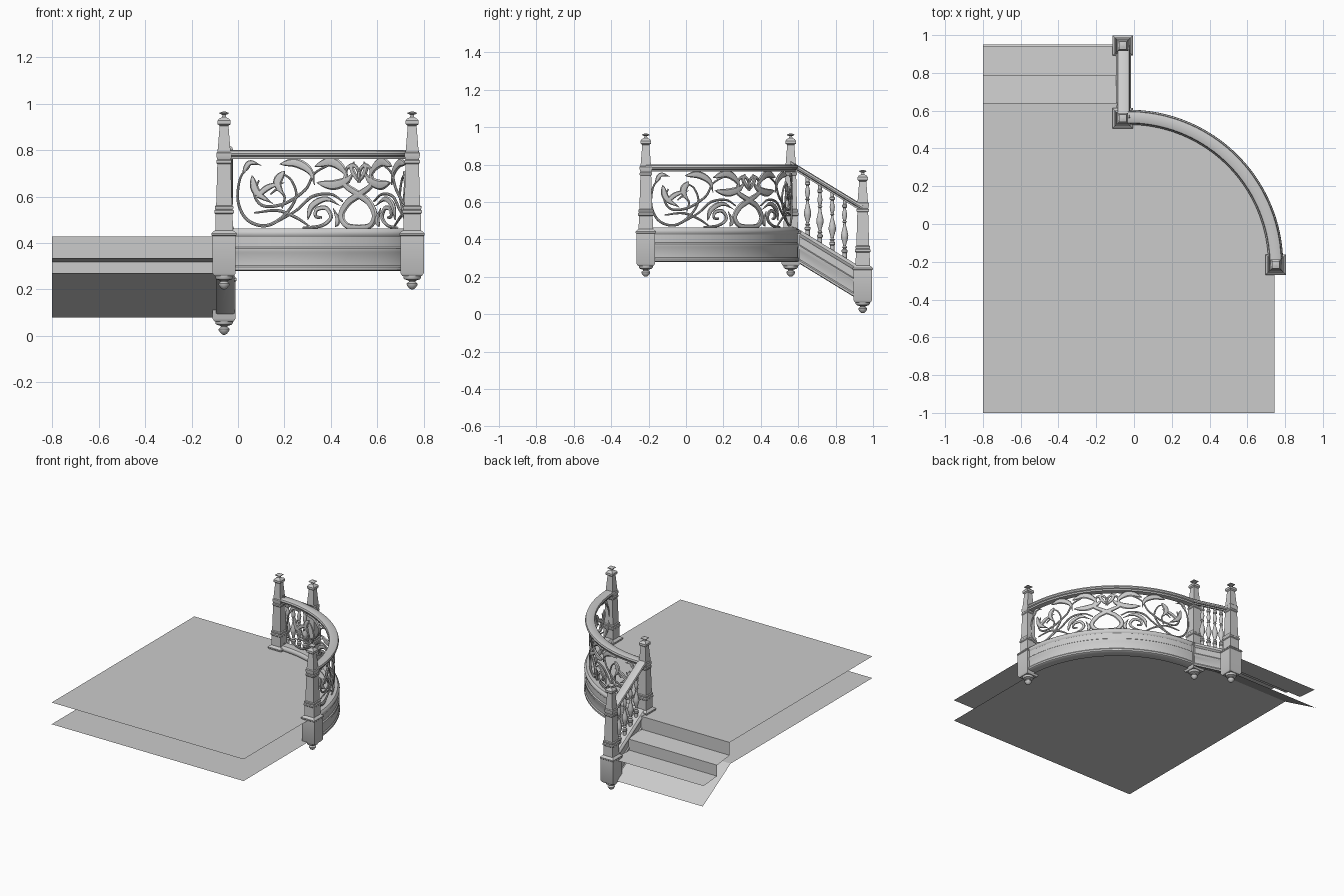
import bpy
from math import sin, cos, pi, asin, sqrt
from mathutils import Vector

if "Cube" in bpy.data.objects:
    bpy.data.objects.remove(bpy.data.objects["Cube"])

CX, CY, R = -0.03, -0.215, 0.78      # centre and radius of the curved railing
PX = -0.06                           # x of the stair posts
SLOPE = 0.61                         # stair pitch


def make(name, verts, faces, smooth=True):
    me = bpy.data.meshes.new(name)
    me.from_pydata([tuple(v) for v in verts], [], faces)
    ob = bpy.data.objects.new(name, me)
    bpy.context.collection.objects.link(ob)
    if smooth:
        bpy.ops.object.select_all(action='DESELECT')
        ob.select_set(True)
        bpy.context.view_layer.objects.active = ob
        bpy.ops.object.shade_smooth_by_angle(angle=0.6)
    return ob


def skin(rings, n):
    """Faces joining consecutive rings of n vertices, with end caps."""
    f = []
    for i in range(rings - 1):
        for j in range(n):
            k = (j + 1) % n
            f.append((i * n + j, i * n + k, (i + 1) * n + k, (i + 1) * n + j))
    f.append(tuple(reversed(range(n))))
    f.append(tuple(range((rings - 1) * n, rings * n)))
    return f


def lathe(name, prof, sides, loc):
    """Stack of (half width, z) rings; 4 sides gives a square post."""
    s = sqrt(2) if sides == 4 else 1
    v = [(loc[0] + r * s * cos(2 * pi * (j + .5) / sides),
          loc[1] + r * s * sin(2 * pi * (j + .5) / sides), loc[2] + z)
         for r, z in prof for j in range(sides)]
    return make(name, v, skin(len(prof), sides))


def sweep(name, half, path):
    """Sweep a symmetric (offset, z) section along (x, y, z, nx, ny) stations."""
    sec = [(-o, z) for o, z in half] + [(o, z) for o, z in reversed(half)]
    v = [(x + nx * o, y + ny * o, z0 + z) for x, y, z0, nx, ny in path for o, z in sec]
    return make(name, v, skin(len(path), len(sec)))


def arc(r, n=48):
    return [(CX + r * sin(i / n * pi / 2), CY + r * cos(i / n * pi / 2)) for i in range(n + 1)]


# Posts
POST = [(.042, .258), (.05, .27), (.05, .43), (.054, .434), (.054, .442), (.046, .45), (.038, .455),
        (.037, .525), (.042, .53), (.042, .54), (.037, .545), (.04, .55), (.04, .558), (.034, .562),
        (.029, .74), (.033, .745), (.033, .755), (.029, .76), (.033, .775), (.033, .788), (.028, .793),
        (.019, .905), (.028, .912), (.028, .927), (.022, .935), (.009, .942), (.007, .952),
        (.02, .957), (.02, .961), (.006, .966)]
DROP = [(.004, .2), (.013, .205), (.023, .218), (.024, .225), (.014, .234), (.016, .238), (.034, .244),
        (.038, .25), (.038, .26)]
for nm, loc in (("corner_post", (PX, .56, 0)), ("end_post", (.75, -.215, 0)),
                ("lower_post", (PX, .945, -.195))):
    lathe(nm, POST, 4, loc)
    lathe(nm + "_drop", DROP, 20, loc)

# Base moulding and handrail, once curved and once along the stair
BASE = [(.034, .28), (.04, .284), (.04, .296), (.034, .304), (.034, .355), (.038, .362), (.038, .376),
        (.031, .382), (.031, .425), (.036, .432), (.039, .442), (.036, .452), (.026, .462)]
RAIL = [(.02, .762), (.022, .772), (.03, .776), (.033, .785), (.029, .796), (.015, .801)]
curve = [(x, y, 0, (x - CX) / R, (y - CY) / R) for x, y in arc(R)]
curve = [(PX, CY + R, 0, 0, 1)] + curve
stair = [(PX + .005, y, -SLOPE * (y - .59), 1, 0) for y in (.56, .945)]
for sec, nm in ((BASE, "base"), (RAIL, "handrail")):
    sweep("curved_" + nm, sec, curve)
    sweep("stair_" + nm, sec, stair)

# Turned balusters on the stair
BAL = [(.012, -.03), (.012, .03), (.016, .035), (.016, .045), (.008, .052), (.014, .06), (.008, .068),
       (.01, .08), (.019, .11), (.02, .125), (.014, .15), (.008, .175), (.007, .19), (.013, .196),
       (.007, .203), (.011, .215), (.014, .235), (.009, .26), (.008, .27), (.014, .275), (.014, .285),
       (.01, .29), (.01, .33)]
for i in range(4):
    y = .65 + .066 * i
    lathe("baluster", BAL, 16, (PX + .005, y, .455 - SLOPE * (y - .59)))


# Scrollwork panel: strokes drawn in front view (x, z), wrapped on the arc, mirrored at 45 degrees
def smooth_path(pts, n=9):
    p = [Vector(q) for q in pts]
    p = [2 * p[0] - p[1]] + p + [2 * p[-1] - p[-2]]
    out = []
    for a, b, c, d in zip(p, p[1:], p[2:], p[3:]):
        for i in range(n):
            t = i / n
            out.append(.5 * (2 * b + (c - a) * t + (2 * a - 5 * b + 4 * c - d) * t * t
                             + (3 * b - a - 3 * c + d) * t ** 3))
    return out + [p[-2]]


def stroke(name, pts, width, leaf):
    uz = [(R * asin((x - CX) / R), z) for x, z in pts]
    path = smooth_path(uz)
    n = len(path)
    for flip in (False, True):
        v = []
        for i, c in enumerate(path):
            t = (path[min(i + 1, n - 1)] - path[max(i - 1, 0)]).normalized()
            f = i / (n - 1)
            w = width * (max(.06, sin(pi * f ** .75)) if leaf else .55 + .45 * sin(pi * f))
            d = min(.009, .003 + w * .4)
            for k in range(8):
                a = 2 * pi * k / 8
                u = c.x - t.y * w * cos(a)
                z = c.y + t.x * w * cos(a)
                z = min(max(z, .455), .77)
                th = u / R
                if flip:
                    th = pi / 2 - th
                r = R + d * sin(a)
                v.append((CX + r * sin(th), CY + r * cos(th), z))
        faces = skin(n, 8)
        if flip:
            faces = [tuple(reversed(q)) for q in faces]
        make(name, v, faces)


STEMS = [
    (.007, [(.05, .73), (.01, .68), (0, .58), (.04, .5), (.12, .475), (.2, .52), (.25, .6), (.23, .67), (.19, .7)]),
    (.007, [(.07, .53), (.17, .54), (.25, .51), (.31, .47)]),
    (.010, [(.28, .465), (.36, .475), (.4, .51), (.38, .55), (.34, .545), (.335, .515), (.36, .51)]),
    (.007, [(.09, .67), (.07, .61), (.11, .56), (.2, .57), (.29, .63), (.33, .7), (.4, .74)]),
    (.007, [(.14, .475), (.25, .54), (.32, .6), (.4, .61), (.45, .58)]),
    (.006, [(.19, .55), (.2, .6), (.17, .63), (.14, .61)]),
    (.017, [(.53, .468), (.47, .475), (.445, .52), (.475, .575), (.525, .61), (.575, .65), (.575, .69)]),
    (.009, [(.575, .68), (.57, .72), (.545, .735), (.525, .71), (.525, .66)]),
]
LEAVES = [
    (.012, [(.02, .7), (.05, .745), (.1, .735)]),
    (.018, [(.06, .69), (.08, .62), (.15, .57)]),
    (.014, [(.07, .59), (.13, .64), (.2, .66)]),
    (.020, [(.18, .74), (.25, .745), (.31, .71), (.33, .65)]),
    (.020, [(.2, .71), (.17, .66), (.2, .6)]),
    (.022, [(.34, .66), (.41, .65), (.47, .67), (.5, .71)]),
    (.022, [(.33, .73), (.4, .75), (.45, .72), (.48, .66)]),
    (.015, [(.3, .5), (.32, .56), (.38, .59), (.44, .56)]),
    (.013, [(.42, .47), (.43, .5), (.41, .55)]),
    (.012, [(.5, .75), (.49, .72), (.51, .68), (.525, .66)]),
]
for w, pts in STEMS:
    stroke("scroll_stem", pts, w, False)
for w, pts in LEAVES:
    stroke("scroll_leaf", pts, w, True)


# Landing floor and underside sheets following the curve
def sheet(name, z, y_end):
    pts = [(-.8, -1), (.745, -1)] + arc(R - .005)[::-1] + [(PX, y_end), (-.8, y_end)]
    return make(name, [(x, y, z) for x, y in pts], [tuple(range(len(pts)))], False)


sheet("landing_floor", .428, .64)
sheet("landing_underside", .27, .63).data.flip_normals()


# Steps and sloping underside as strips running across the stair
def strip(name, prof):
    v = [(x, y, z) for y, z in prof for x in (-.8, PX + .02)]
    f = [(2 * i, 2 * i + 1, 2 * i + 3, 2 * i + 2) for i in range(len(prof) - 1)]
    return make(name, v, f, False)


strip("steps", [(.64, .428), (.64, .334), (.785, .318), (.785, .238), (.94, .225)])
strip("stair_underside", [(.63, .27), (.95, .08)]).data.flip_normals()
